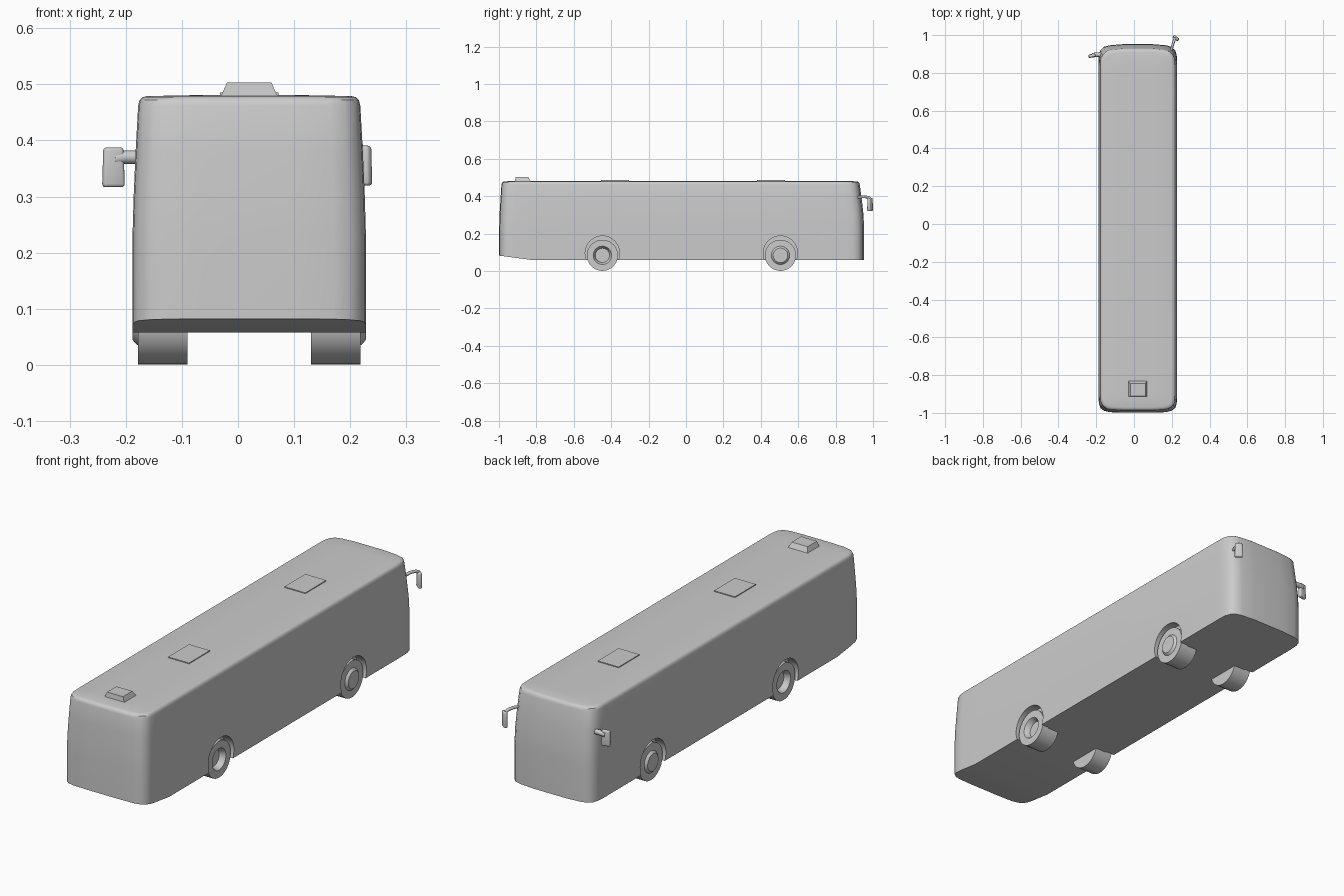
import bpy, bmesh, math
from mathutils import Vector, Matrix

if "Cube" in bpy.data.objects:
    bpy.data.objects.remove(bpy.data.objects["Cube"])

CX = 0.02            # centre line of the coach body
HALF = 0.208         # half width of the body
AXLES = {"front": 0.505, "rear": -0.447}

grey = bpy.data.materials.new("light grey")
grey.diffuse_color = (0.6, 0.6, 0.6, 1)
grey.use_nodes = True
grey.node_tree.nodes["Principled BSDF"].inputs["Base Color"].default_value = grey.diffuse_color


def finish(name, bm, angle=35):
    bmesh.ops.recalc_face_normals(bm, faces=bm.faces[:])
    me = bpy.data.meshes.new(name)
    bm.to_mesh(me)
    bm.free()
    ob = bpy.data.objects.new(name, me)
    bpy.context.collection.objects.link(ob)
    me.materials.append(grey)
    smooth(ob, angle)
    return ob


def smooth(ob, angle=35):
    bpy.ops.object.select_all(action='DESELECT')
    ob.select_set(True)
    bpy.context.view_layer.objects.active = ob
    bpy.ops.object.shade_smooth_by_angle(angle=math.radians(angle))


def lathe_x(name, profile, side, y, z, seg=40):
    """Revolve (x, radius) points about a sideways axle."""
    bm = bmesh.new()
    rings = []
    for x, r in profile:
        px = CX + side * x
        if r == 0:
            rings.append([bm.verts.new((px, y, z))])
        else:
            rings.append([bm.verts.new((px, y + r * math.cos(a), z + r * math.sin(a)))
                          for a in (2 * math.pi * i / seg for i in range(seg))])
    for a, b in zip(rings, rings[1:]):
        for i in range(seg):
            j = (i + 1) % seg
            if len(a) == 1:
                bm.faces.new((a[0], b[i], b[j]))
            elif len(b) == 1:
                bm.faces.new((a[i], a[j], b[0]))
            else:
                bm.faces.new((a[i], a[j], b[j], b[i]))
    return finish(name, bm)


def block(name, centre, size, taper=1.0, bevel=0.0, rot=0.0, shift=0.0):
    """Box with a scaled top, optional rounded edges and turn about z."""
    bm = bmesh.new()
    bmesh.ops.create_cube(bm, size=1)
    for v in bm.verts:
        k = taper if v.co.z > 0 else 1
        v.co = Vector((v.co.x * size[0] * k,
                       v.co.y * size[1] * k + (shift if v.co.z > 0 else 0),
                       v.co.z * size[2]))
    if bevel:
        bmesh.ops.bevel(bm, geom=bm.edges[:], offset=bevel, segments=3,
                        profile=0.5, affect='EDGES')
    bm.transform(Matrix.Translation(centre) @ Matrix.Rotation(rot, 4, 'Z'))
    return finish(name, bm)


# Body: half plan outline from rear to front, mirrored and stacked in levels
half_plan = [(0.08, -0.999), (0.15, -0.996), (0.178, -0.989), (0.198, -0.974),
             (0.206, -0.95), (HALF, -0.92), (HALF, -0.82), (HALF, 0.86),
             (0.206, 0.895), (0.198, 0.92), (0.18, 0.938), (0.15, 0.946),
             (0.08, 0.952)]
plan = half_plan + [(-x, y) for x, y in reversed(half_plan)]
# height, side inset, front inset, rear inset
levels = [(0.058, 0, 0, 0), (0.23, 0, 0, 0), (0.30, 0.002, 0.003, 0.002),
          (0.38, 0.0055, 0.012, 0.007), (0.462, 0.010, 0.023, 0.012),
          (0.472, 0.0125, 0.026, 0.015), (0.477, 0.018, 0.032, 0.021),
          (0.479, 0.026, 0.042, 0.03), (0.481, 0.13, 0.09, 0.08)]
bm = bmesh.new()
rings = []
for n, (z, dx, df, dr) in enumerate(levels):
    ring = []
    for x, y in plan:
        lift = max(0, (-0.82 - y) / 0.18) * 0.024 if n == 0 else 0
        ring.append(bm.verts.new((CX + x * (HALF - dx) / HALF,
                                  y - df if y > 0 else y + dr, z + lift)))
    rings.append(ring)
N = len(plan)
for a, b in zip(rings, rings[1:]):
    for i in range(N):
        j = (i + 1) % N
        bm.faces.new((a[i], a[j], b[j], b[i]))
# roof and underside closed with strips between the two sides
for ring in (rings[0], rings[-1]):
    for i in range(len(half_plan) - 1):
        bm.faces.new((ring[i], ring[i + 1], ring[N - 2 - i], ring[N - 1 - i]))
body = finish("body", bm)

# Wheel arches cut into the sides
for side in (1, -1):
    for end, y in AXLES.items():
        cutter = lathe_x("arch_cutter", [(0.165, 0), (0.165, 0.092), (0.25, 0.092), (0.25, 0)],
                         side, y, 0.095, 48)
        mod = body.modifiers.new("arch", 'BOOLEAN')
        mod.operation = 'DIFFERENCE'
        mod.solver = 'EXACT'
        mod.object = cutter
        bpy.context.view_layer.objects.active = body
        bpy.ops.object.modifier_apply(modifier=mod.name)
        bpy.data.objects.remove(cutter)
smooth(body, 35)

# Wheels: raised hubs at the front, dished hubs at the rear
tyre = [(0.11, 0), (0.11, 0.083), (0.198, 0.083), (0.198, 0.049)]
hubs = {"front": [(0.201, 0.047), (0.208, 0.039), (0.208, 0)],
        "rear": [(0.194, 0.046), (0.172, 0.038), (0.172, 0)]}
for side, label in ((1, "left"), (-1, "right")):
    for end, y in AXLES.items():
        lathe_x(f"{end}_{label}_wheel", tyre + hubs[end], side, y, 0.0835)

# Roof hatches and rear vent
for y in (0.455, -0.38):
    block("roof_hatch", (CX, y, 0.481), (0.105, 0.15, 0.008))
block("roof_vent", (CX, -0.872, 0.49), (0.102, 0.086, 0.026), taper=0.78, shift=-0.006)


# Mirrors: bent tube arms with rounded housings
def arm(name, points, radius):
    cu = bpy.data.curves.new(name, 'CURVE')
    cu.dimensions = '3D'
    cu.bevel_depth = radius
    cu.bevel_resolution = 2
    cu.use_fill_caps = True
    sp = cu.splines.new('BEZIER')
    sp.bezier_points.add(len(points) - 1)
    for p, co in zip(sp.bezier_points, points):
        p.co = co
        p.handle_left_type = p.handle_right_type = 'AUTO'
    ob = bpy.data.objects.new(name, cu)
    bpy.context.collection.objects.link(ob)
    cu.materials.append(grey)


arm("side_mirror_arm", [(-0.175, 0.896, 0.37), (-0.20, 0.896, 0.37), (-0.22, 0.893, 0.367)], 0.012)
block("side_mirror", (-0.222, 0.891, 0.352), (0.040, 0.018, 0.071), taper=0.9, bevel=0.006, rot=0.2)
arm("front_mirror_arm", [(0.198, 0.92, 0.393), (0.207, 0.955, 0.396),
                         (0.217, 0.982, 0.388), (0.221, 0.986, 0.365)], 0.007)
block("front_mirror", (0.222, 0.984, 0.355), (0.036, 0.018, 0.071), taper=0.9, bevel=0.006, rot=-0.65)
